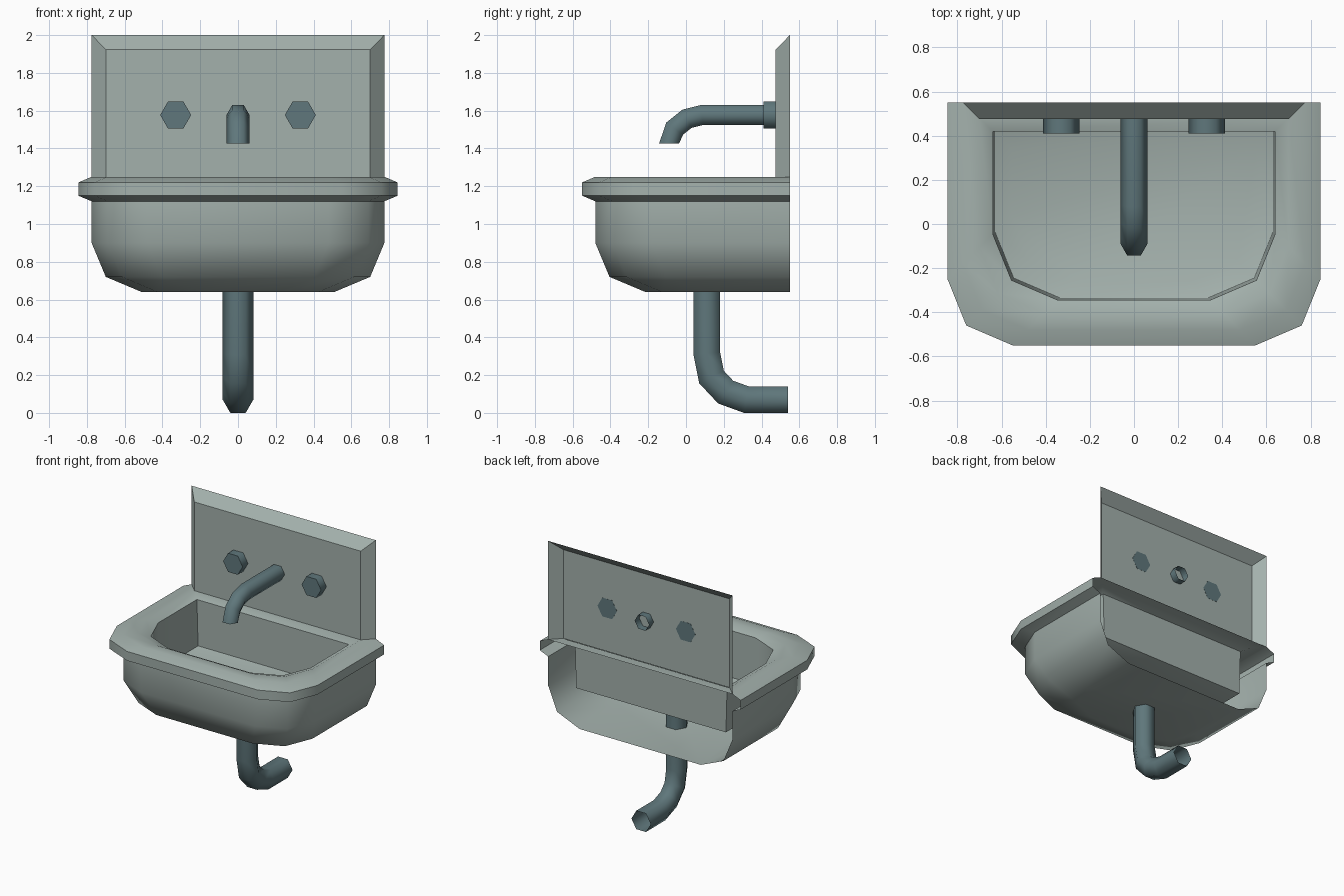
import bpy, bmesh, math
from mathutils import Vector

if "Cube" in bpy.data.objects:
    bpy.data.objects.remove(bpy.data.objects["Cube"])


def material(name, rgb):
    m = bpy.data.materials.new(name)
    m.diffuse_color = (*rgb, 1)
    m.use_nodes = True
    m.node_tree.nodes["Principled BSDF"].inputs["Base Color"].default_value = m.diffuse_color
    return m


CERAMIC = material("grey green enamel", (0.37, 0.44, 0.415))
METAL = material("dark teal metal", (0.115, 0.185, 0.2))


def finish(name, bm, mat, angle, recalc=True):
    if recalc:
        bmesh.ops.recalc_face_normals(bm, faces=bm.faces)
    me = bpy.data.meshes.new(name)
    bm.to_mesh(me)
    bm.free()
    ob = bpy.data.objects.new(name, me)
    bpy.context.collection.objects.link(ob)
    me.materials.append(mat)
    bpy.ops.object.select_all(action='DESELECT')
    bpy.context.view_layer.objects.active = ob
    ob.select_set(True)
    bpy.ops.object.shade_smooth_by_angle(angle=math.radians(angle))
    return ob


def bridge(bm, a, b, closed):
    n = len(a)
    for i in range(n if closed else n - 1):
        j = (i + 1) % n
        bm.faces.new((a[i], a[j], b[j], b[i]))


# Basin: outer shell is open at the wall, the bowl is a closed ring
def basin_ring(bm, inset, z, back):
    half = [(0.845 - inset, back), (0.845 - inset, -0.25 + inset),
            (0.76 - inset, -0.46 + inset), (0.55 - inset, -0.55 + inset)]
    pts = [(-x, y) for x, y in half] + half[::-1]
    return [bm.verts.new((x, y, z)) for x, y in pts]


bm = bmesh.new()
outer = [basin_ring(bm, d, z, 0.55) for d, z in (
    (0.335, 0.64), (0.145, 0.72), (0.07, 0.90), (0.07, 1.12),
    (0, 1.15), (0, 1.22), (0.07, 1.25))]
inner = [basin_ring(bm, d, z, y) for d, z, y in (
    (0.145, 1.25, 0.48), (0.205, 1.22, 0.42), (0.215, 0.87, 0.42),
    (0.29, 0.84, 0.345))]
bm.faces.new(outer[0][::-1])
for a, b in zip(outer, outer[1:]):
    bridge(bm, a, b, False)
for a, b in zip([outer[-1]] + inner, inner):
    bridge(bm, a, b, True)
bm.faces.new(inner[-1])
finish("basin", bm, CERAMIC, 55, recalc=False)

# Splashback: bevelled plate, open at the rear
bm = bmesh.new()
back = [bm.verts.new(p) for p in ((-0.775, 0.55, 1.25), (-0.775, 0.55, 2),
                                  (0.775, 0.55, 2), (0.775, 0.55, 1.25))]
front = [bm.verts.new(p) for p in ((-0.70, 0.475, 1.25), (-0.70, 0.475, 1.925),
                                   (0.70, 0.475, 1.925), (0.70, 0.475, 1.25))]
bridge(bm, back, front, False)
bm.faces.new(front)
for f in bm.faces:
    f.normal_update()
    if f.normal.y > 0:
        f.normal_flip()
finish("splashback", bm, CERAMIC, 30, recalc=False)


# Six-sided open pipes along a path in the y-z plane
def pipe(name, path, r, end):
    bm = bmesh.new()
    pts = [Vector(p) for p in path]
    segs = [(b - a).normalized() for a, b in zip(pts, pts[1:])]
    rings = []
    for i, p in enumerate(pts):
        a, b = segs[max(i - 1, 0)], segs[min(i, len(segs) - 1)]
        t = (a + b).normalized()
        k = 1 / t.dot(a)
        if i == len(pts) - 1:
            t = Vector(end)
        side = Vector((-t.y, t.x)) * k
        ring = []
        for s in range(6):
            ang = s * math.pi / 3
            q = p + side * r * math.sin(ang)
            ring.append(bm.verts.new((r * math.cos(ang), q.x, q.y)))
        rings.append(ring)
    for a, b in zip(rings, rings[1:]):
        bridge(bm, a, b, True)
    return finish(name, bm, METAL, 65)


pipe("spout", [(0.53, 1.577), (0.085, 1.577), (0.005, 1.557),
               (-0.06, 1.505), (-0.09, 1.425)], 0.061, (0, -1))
pipe("drain_pipe", [(0.11, 0.85), (0.11, 0.315), (0.135, 0.19), (0.21, 0.11),
                    (0.32, 0.07), (0.54, 0.07)], 0.081, (1, 0))

# Hexagonal tap knobs
for name, x in (("left_knob", -0.33), ("right_knob", 0.33)):
    bm = bmesh.new()
    rings = [[bm.verts.new((x + 0.082 * math.cos(s * math.pi / 3), y,
                            1.577 + 0.082 * math.sin(s * math.pi / 3)))
              for s in range(6)] for y in (0.41, 0.476)]
    bridge(bm, rings[0], rings[1], True)
    bm.faces.new(rings[0])
    bm.faces.new(rings[1])
    finish(name, bm, METAL, 65)
